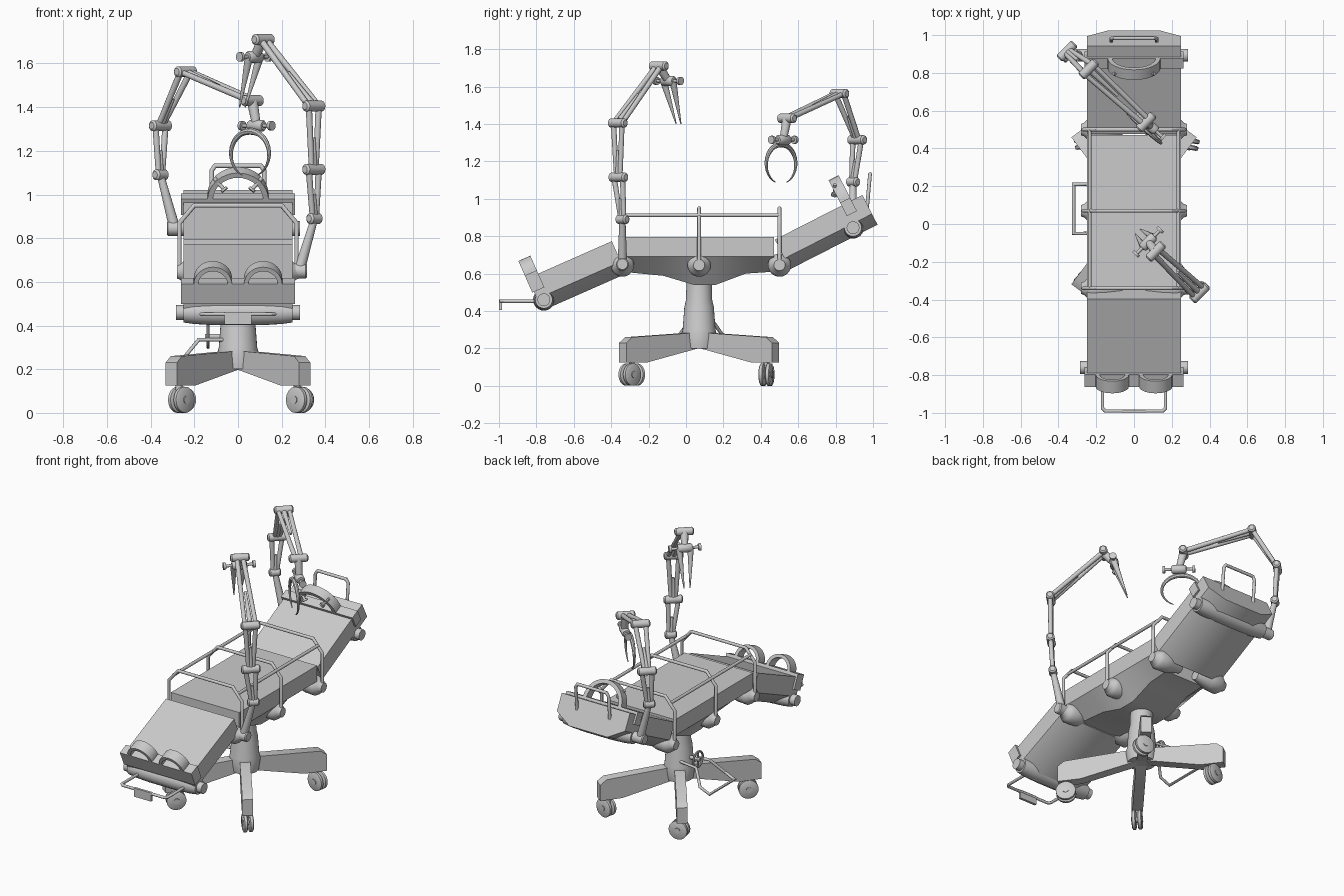
import bpy, bmesh, math
from math import sin, cos, pi, radians
from mathutils import Vector as V, Matrix

if "Cube" in bpy.data.objects:
    bpy.data.objects.remove(bpy.data.objects["Cube"])

GREY = (0.6, 0.6, 0.6, 1)
metal = bpy.data.materials.new("plain grey metal")
metal.use_nodes = True
metal.diffuse_color = GREY
metal.node_tree.nodes["Principled BSDF"].inputs["Base Color"].default_value = GREY


def loft(name, rings, closed=False, M=Matrix()):
    """Skin a list of equal point rings, capping the ends when open."""
    bm = bmesh.new()
    vr = [[bm.verts.new(M @ V(p)) for p in r] for r in rings]
    n = len(vr[0])
    pairs = list(zip(vr, vr[1:])) + ([(vr[-1], vr[0])] if closed else [])
    for a, b in pairs:
        for i in range(n):
            j = (i + 1) % n
            bm.faces.new((a[i], a[j], b[j], b[i]))
    if not closed:
        bm.faces.new(vr[0])
        bm.faces.new(vr[-1])
    bmesh.ops.recalc_face_normals(bm, faces=bm.faces)
    me = bpy.data.meshes.new(name)
    bm.to_mesh(me)
    bm.free()
    for p in me.polygons:
        p.use_smooth = True
    me.set_sharp_from_angle(angle=radians(35))
    me.materials.append(metal)
    ob = bpy.data.objects.new(name, me)
    bpy.context.collection.objects.link(ob)
    return ob


def sweep(name, pts, radii, ref=None, closed=False, axis=None, n=12):
    """Round tube through points, mitred at the corners."""
    pts = [V(p) for p in pts]
    if not isinstance(radii, (list, tuple)):
        radii = [radii] * len(pts)
    rings, last = [], len(pts) - 1
    for i, p in enumerate(pts):
        if axis:
            t = d = V(axis).normalized()
        else:
            before = p - pts[i - 1] if (i or closed) else pts[1] - p
            after = pts[(i + 1) % len(pts)] - p if (i < last or closed) else before
            d = before.normalized()
            t = (d + after.normalized()).normalized()
        a = V(ref) if ref else t.orthogonal()
        a = (a - t * a.dot(t)).normalized()
        b = t.cross(a) / max(0.5, t.dot(d))
        rings.append([p + (a * cos(k * 2 * pi / n) + b * sin(k * 2 * pi / n)) * radii[i]
                      for k in range(n)])
    return loft(name, rings, closed)


def rod(name, p, q, r1, r2=None):
    return sweep(name, [p, q], [r1, r2 or r1], axis=V(q) - V(p))


def lathe(name, p, axis, profile, n=24):
    ax = V(axis).normalized()
    return sweep(name, [V(p) + ax * t for t, r in profile], [r for t, r in profile], axis=ax, n=n)


def box(name, x, y, z, M=Matrix()):
    return loft(name, [[(x[0], v, z[0]), (x[1], v, z[0]), (x[1], v, z[1]), (x[0], v, z[1])]
                       for v in y], M=M)


def section(y, top, brk, bottom):
    return [(-.25, y, top), (.25, y, top), (.25, y, brk),
            (.14, y, bottom), (-.14, y, bottom), (-.25, y, brk)]


def arch(name, M, cx, base, r_out, r_in, u0, u1):
    rings = []
    for k in range(17):
        c, s = cos(k * pi / 16), sin(k * pi / 16)
        rings.append([(cx + r * c, u, base + r * s)
                      for r, u in ((r_out, u0), (r_out, u1), (r_in, u1), (r_in, u0))])
    return loft(name, rings, M=M)


# Wheeled base: column, four legs and casters
CY = 0.07
lathe("column", (0, CY, 0), (0, 0, 1),
      [(.2, .085), (.27, .095), (.3, .088), (.42, .079), (.46, .07), (.57, .067)], 32)
for sx in (-1, 1):
    for sy in (-1, 1):
        d, w = V((.6 * sx, .8 * sy, 0)), V((-.8 * sy, .6 * sx, 0))
        hub = V((0, CY, 0))
        profile = [(.03, .2), (.37, .125), (.51, .125), (.51, .23), (.47, .26), (.03, .285)]
        loft("base_leg", [[hub + d * t + w * s + V((0, 0, z)) for t, z in profile]
                          for s in (-.032, .032)])
        stem = hub + d * .45
        axle = V((sx, -sy, 0)).normalized() if sy < 0 else V((.2 * sx, 1, 0)).normalized()
        side = axle.cross(V((0, 0, 1)))
        c = stem + side * .015 + V((0, 0, .06))
        for s in (-1, 1):
            lathe("caster_wheel", c + axle * .018 * s, axle,
                  [(-.013, .05), (-.008, .06), (.008, .06), (.013, .05)])
        lathe("caster_axle", c, axle, [(-.035, .018), (.035, .018)], 12)
        rod("caster_stem", stem + V((0, 0, .07)), stem + V((0, 0, .14)), .016)

# Hand wheel and foot loop beside the column
WH = V((-.137, CY, .35))
sweep("hand_wheel", [WH + V((0, .05 * cos(k * pi / 10), .05 * sin(k * pi / 10))) for k in range(20)],
      .007, (1, 0, 0), True, n=8)
for k in range(4):
    rod("hand_wheel_spoke", WH, WH + V((0, .05 * cos(k * pi / 2), .05 * sin(k * pi / 2))), .005)
rod("hand_wheel_shaft", WH - V((.015, 0, 0)), (0, CY, .35), .012)
half = [(-.05, .05, .335), (-.18, .07, .335), (-.25, .13, .25), (-.32, .13, .22)]
sweep("foot_loop", [(x, CY + .01 - y, z) for x, y, z in half]
      + [(x, CY + .01 + y, z) for x, y, z in reversed(half)], .009, (0, 0, 1))

# Bed: middle, foot and head sections
FOOT = Matrix.Translation((0, -.34, .645)) @ Matrix.Rotation(pi, 4, 'Z') @ Matrix.Rotation(radians(-23.8), 4, 'X')
HEAD = Matrix.Translation((0, .5, .645)) @ Matrix.Rotation(radians(27), 4, 'X')
loft("bed_middle", [section(y, .795, .69, b) for y, b in
                    ((-.345, .61), (-.12, .588), (.04, .54), (.16, .54), (.32, .6), (.47, .61))])
loft("bed_foot", [section(y, .14, .02, -.05) for y in (0, .49)], M=FOOT)
loft("bed_head", [section(y, .133, .02, -.045) for y in (.04, .565)], M=HEAD)

# Restraint bars with ankle arches and a head arch
box("ankle_bar", (-.262, .262), (.43, .5), (.06, .16), FOOT)
for x in (-.115, .115):
    arch("ankle_arch", FOOT, x, .157, .088, .067, .43, .5)
box("head_bar", (-.262, .262), (.44, .5), (.07, .15), HEAD)
arch("head_arch", HEAD, 0, .145, .14, .115, .44, .5)
for s in (-1, 1):
    rod("head_clamp_pin", HEAD @ V((.11 * s, .46, .25)), HEAD @ V((.06 * s, .43, .2)), .009)
    rod("head_clamp_pad", HEAD @ V((.067 * s, .435, .207)), HEAD @ V((.06 * s, .43, .2)), .017)

# Cross rollers under both ends, and pods on the sides
for name, p in (("foot_roller", (0, -.76, .46)), ("head_roller", (0, .893, .845))):
    prof = [(.285, .034), (.25, .034), (.25, .046), (.2, .053), (.1, .058)]
    lathe(name, p, (1, 0, 0), [(-t, r) for t, r in prof] + prof[::-1])
for y in (-.34, CY, .5):
    for s in (-1, 1):
        lathe("side_pod", (0, y, .645), (s, 0, 0),
              [(.06, .03), (.16, .058), (.23, .062), (.25, .05), (.265, .035), (.28, .03)])

# Guard hoops and side rails
for y in (-.34, CY, .5):
    up = [(.268, .645), (.268, .87), (.2, .95)]
    sweep("guard_hoop", [(-x, y, z) for x, z in up] + [(x, y, z) for x, z in up[::-1]], .01, (0, 1, 0))
for s in (-1, 1):
    rod("side_rail", (.235 * s, -.34, .912), (.235 * s, .5, .912), .01)

# Push handle at the head, pull handle with plate at the foot
grip = [(.12, .965, .92), (.12, .982, 1.11), (.105, .984, 1.132)]
sweep("push_handle", [(-x, y, z) for x, y, z in grip] + [(x, y, z) for x, y, z in grip[::-1]],
      .01, (0, 1, 0))
pull = [(.167, -.78, .452), (.167, -.975, .452), (.152, -.99, .452)]
sweep("pull_handle", [(-x, y, z) for x, y, z in pull] + [(x, y, z) for x, y, z in pull[::-1]],
      .009, (0, 0, 1))
box("pull_plate", (-.062, .062), (-1, -.984), (.405, .462))


# Jointed arms built of paired tapering bars
def arm(side, base, joints, ax):
    ax = V(ax).normalized()
    base, joints = V(base), [V(j) for j in joints]
    s = 1 if base.x > 0 else -1
    lathe(side + "_arm_base", base, (s, 0, 0), [(-.03, .034), (.03, .034), (.036, .028)])
    rod(side + "_arm_post", base, joints[0], .026, .017)
    for i, j in enumerate(joints):
        h = .028 if i == 0 else .05
        lathe(side + "_arm_joint", j, ax, [(-h - .008, .016), (-h, .025), (h, .025), (h + .008, .016)], 16)
    spreads = [(.012, .032), (.014, .032), (.034, .018)]
    for p, q, (a, b) in zip(joints, joints[1:], spreads):
        for k in (-1, 1):
            rod(side + "_arm_bar", p + ax * a * k, q + ax * b * k, .013, .015)
        mid = (p + q) / 2
        rod(side + "_arm_core", p.lerp(q, .05), mid, .016, .008)


def cross_knobs(side, c, d):
    rod(side + "_knob_bar", c - d * .085, c + d * .085, .009)
    for k in (-1, 1):
        lathe(side + "_knob", c + d * .09 * k, d, [(-.008, .022), (.008, .022)], 14)
    lathe(side + "_wrist", c, d, [(-.045, .02), (-.035, .027), (.035, .027), (.045, .02)], 16)


arm("head", (-.29, .893, .845),
    [(-.355, .893, 1.09), (-.355, .915, 1.315), (-.24, .82, 1.562), (.065, .54, 1.43)], (1, 1, 0))
arm("foot", (.28, -.34, .65),
    [(.35, -.34, .89), (.347, -.362, 1.115), (.347, -.365, 1.405), (.115, -.145, 1.71)], (1, 1, 0))

# Round claw on the head arm
d = V((.74, -.67, 0)).normalized()
wrist = V((.085, .52, 1.315))
rod("head_wrist_link", (.065, .54, 1.43), wrist, .026, .02)
cross_knobs("head", wrist, d)
centre = V((.055, .508, 1.185))
for k in (-1, 1):
    angles = [radians(90 - 12 * i) for i in range(14)]
    sweep("round_claw", [centre + d * .118 * k * cos(a) + V((0, 0, .105 * sin(a))) for a in angles],
          [.016 - .001 * i for i in range(14)], (-d.y, d.x, 0), n=8)

# Pointed pincers on the foot arm
e = V((1, 1, 0)).normalized()
wrist = V((.075, -.095, 1.63))
rod("foot_wrist_link", (.115, -.145, 1.71), wrist, .026, .02)
cross_knobs("foot", wrist, e)
for k in (-1, 1):
    rod("pincer", wrist + e * .035 * k, V((.02, -.04, 1.4)) + e * .018 * k, .02, .003)
